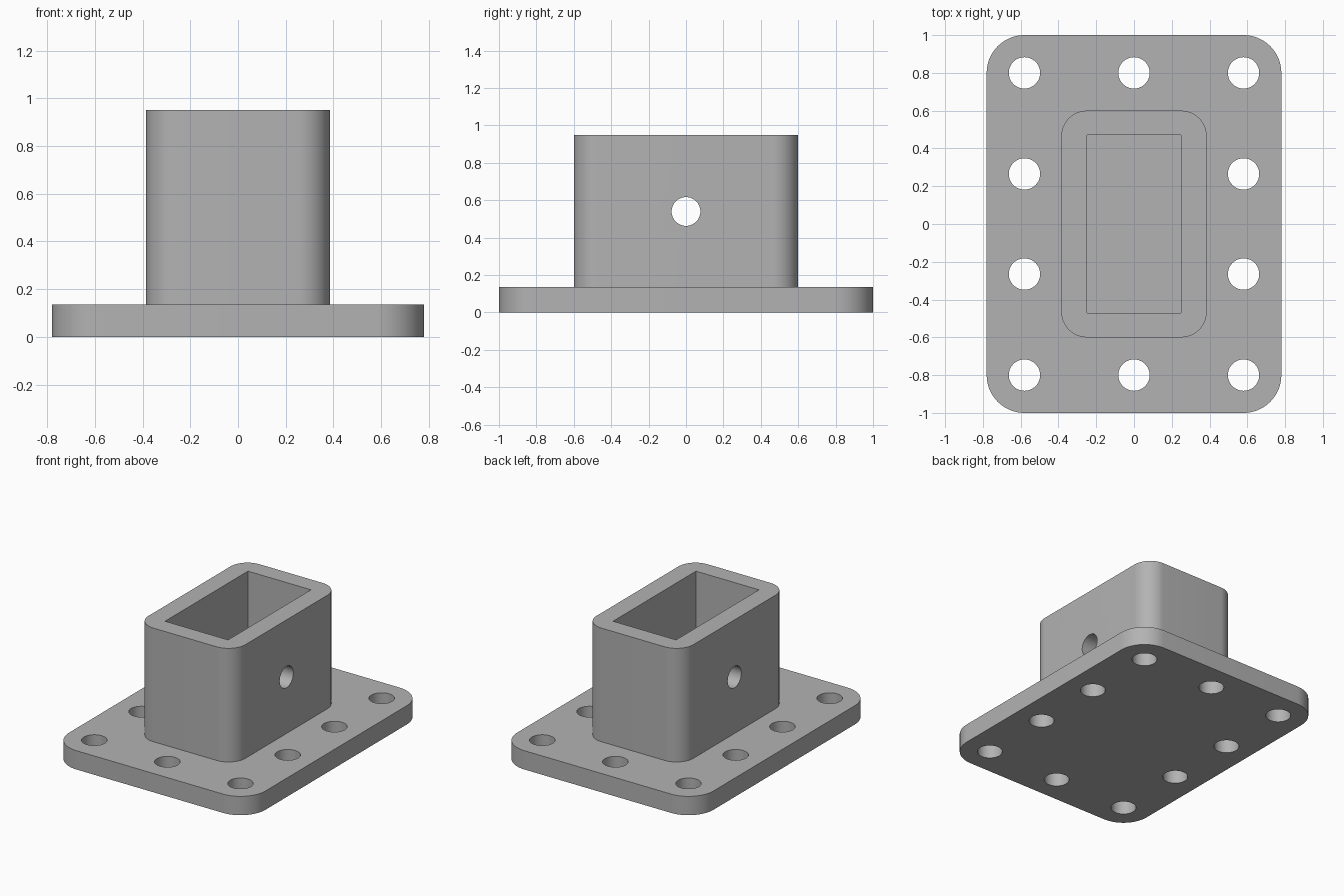
import bpy, bmesh
from math import pi, cos, sin, radians

if "Cube" in bpy.data.objects:
    bpy.data.objects.remove(bpy.data.objects["Cube"], do_unlink=True)

PLATE_TOP, TOP = 0.135, 0.95

grey = bpy.data.materials.new("plain grey")
grey.use_nodes = True
grey.diffuse_color = (0.45, 0.45, 0.45, 1)
grey.node_tree.nodes["Principled BSDF"].inputs["Base Color"].default_value = grey.diffuse_color


def prism(name, outline, z0, z1):
    """Extrude a closed outline from z0 to z1."""
    bm = bmesh.new()
    base = bm.faces.new([bm.verts.new((x, y, z0)) for x, y in outline])
    new = bmesh.ops.extrude_face_region(bm, geom=[base], use_keep_orig=True)["geom"]
    for v in new:
        if isinstance(v, bmesh.types.BMVert):
            v.co.z = z1
    bmesh.ops.recalc_face_normals(bm, faces=bm.faces)
    mesh = bpy.data.meshes.new(name)
    bm.to_mesh(mesh)
    bm.free()
    mesh.materials.append(grey)
    obj = bpy.data.objects.new(name, mesh)
    bpy.context.collection.objects.link(obj)
    return obj


def rounded_rect(hx, hy, r, steps=16):
    pts = []
    for k, (sx, sy) in enumerate([(1, 1), (-1, 1), (-1, -1), (1, -1)]):
        for i in range(steps + 1):
            a = (k + i / steps) * pi / 2
            pts.append((sx * (hx - r) + r * cos(a), sy * (hy - r) + r * sin(a)))
    return pts


def circle(cx, cy, r, n=48):
    return [(cx + r * cos(2 * pi * i / n), cy + r * sin(2 * pi * i / n)) for i in range(n)]


def combine(target, other, operation):
    """Apply a boolean, then remove the helper."""
    mod = target.modifiers.new(operation, "BOOLEAN")
    mod.operation, mod.solver, mod.object = operation, "EXACT", other
    bpy.context.view_layer.objects.active = target
    bpy.ops.object.modifier_apply(modifier=mod.name)
    bpy.data.objects.remove(other, do_unlink=True)


# Base plate with the upright socket fused on
bracket = prism("flanged_socket", rounded_rect(0.78, 1.0, 0.2), 0, PLATE_TOP)
socket = prism("socket", rounded_rect(0.385, 0.6, 0.135), PLATE_TOP - 0.05, TOP)
combine(bracket, socket, "UNION")

# Rectangular pocket down to the plate
pocket = prism("pocket", [(-0.25, -0.47), (0.25, -0.47), (0.25, 0.47), (-0.25, 0.47)],
               PLATE_TOP + 0.0005, TOP + 0.1)
combine(bracket, pocket, "DIFFERENCE")

# Bolt holes around the rim
for x in (-0.58, 0, 0.58):
    for y in (-0.8, -0.265, 0.265, 0.8):
        if x or abs(y) > 0.5:
            combine(bracket, prism("bolt_hole", circle(x, y, 0.083), -0.1, 0.3), "DIFFERENCE")

# Cross pin hole through both side walls
pin = prism("pin_hole", circle(0, 0, 0.077), -0.6, 0.6)
pin.rotation_euler.y = pi / 2
pin.location.z = 0.54
bpy.context.view_layer.update()
combine(bracket, pin, "DIFFERENCE")

# Smooth round corners and bores, keep edges sharp
bpy.ops.object.select_all(action="DESELECT")
bracket.select_set(True)
bpy.context.view_layer.objects.active = bracket
bpy.ops.object.shade_smooth_by_angle(angle=radians(30))
